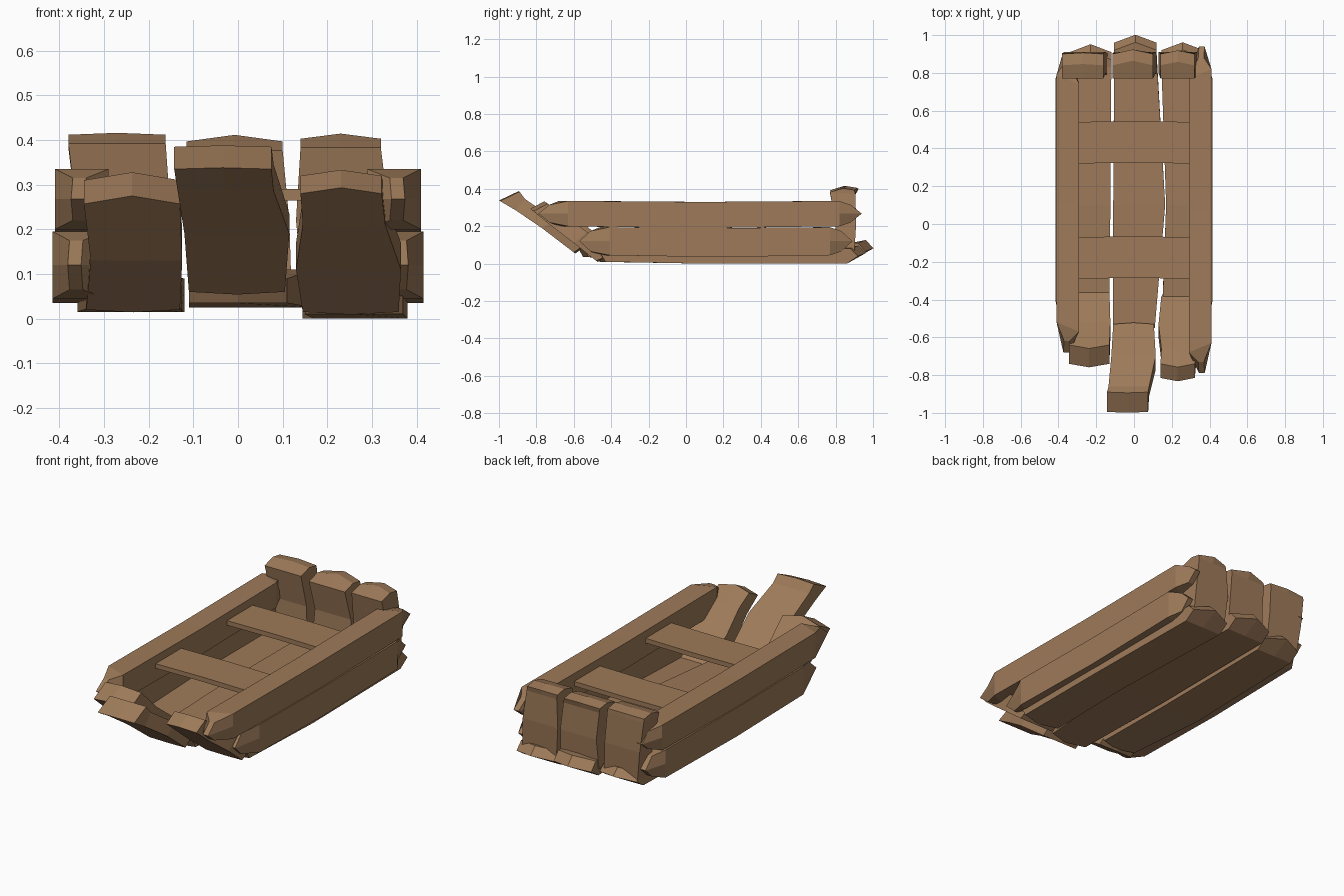
import bpy
import bmesh
from mathutils import Vector

start_cube = bpy.data.objects.get("Cube")
if start_cube:
    bpy.data.objects.remove(start_cube, do_unlink=True)

wood = bpy.data.materials.new("brown_wood")
wood.use_nodes = True
wood_colour = (0.34, 0.195, 0.1, 1)
wood.diffuse_color = wood_colour
wood.node_tree.nodes["Principled BSDF"].inputs["Base Color"].default_value = wood_colour


def plank(name, rows, start_tip=0.0, end_tip=0.0, on_edge=False):
    """Loft a board through rows of (width from, width to, lower y, lower z, upper y, upper z).
    The tips push out the middle of each end; on_edge swaps width and thickness axes."""
    sections = []
    for w0, w1, ya, za, yb, zb in rows:
        mid = (w0 + w1) / 2
        lower = [Vector((w, ya, za)) for w in (w0, mid, w1)]
        upper = [Vector((w, yb, zb)) for w in (w1, mid, w0)]
        sections.append(lower + upper)

    # Point the ends along the direction of the board
    for end, inner, tip in ((0, 1, start_tip), (-1, -2, end_tip)):
        outward = sections[end][1] + sections[end][4] - sections[inner][1] - sections[inner][4]
        outward.x = 0
        for corner in (1, 4):
            sections[end][corner] += outward.normalized() * tip

    bm = bmesh.new()
    rings = [[bm.verts.new(p.zyx if on_edge else p) for p in s] for s in sections]
    for a, b in zip(rings, rings[1:]):
        for i in range(6):
            j = (i + 1) % 6
            bm.faces.new((a[i], a[j], b[j], b[i]))
    for ring in (rings[0], rings[-1]):
        bm.faces.new((ring[0], ring[1], ring[4], ring[5]))
        bm.faces.new((ring[1], ring[2], ring[3], ring[4]))
    bmesh.ops.recalc_face_normals(bm, faces=bm.faces)
    mesh = bpy.data.meshes.new(name)
    bm.to_mesh(mesh)
    bm.free()
    mesh.materials.append(wood)
    board = bpy.data.objects.new(name, mesh)
    bpy.context.collection.objects.link(board)
    return board


def side_board(name, side, bottom, top, front, back, inner, outer):
    """Board standing on edge, with both ends tapering to a point."""
    mid = (inner + outer) / 2
    t_in, t_out, nose_in, nose_out = (side * t for t in (inner, outer, mid - 0.01, mid + 0.02))
    centre = (front + back) / 2
    plank(name, [
        (bottom + 0.02, top - 0.02, front + 0.06, nose_in, front + 0.06, nose_out),
        (bottom, top, front + 0.11, t_in, front + 0.16, t_out),
        (bottom - 0.01, top - 0.005, centre, t_in, centre, t_out),
        (bottom, top, back - 0.17, t_in, back - 0.12, t_out),
        (bottom + 0.02, top - 0.02, back - 0.06, nose_in, back - 0.06, nose_out),
    ], 0.06, 0.06, on_edge=True)


# Two boards along each side
for label, side, front, back in (("left", 1, -0.79, 0.94), ("right", -1, -0.68, 0.91)):
    side_board(label + "_upper_side_board", side, 0.2, 0.335, front, back, 0.29, 0.41)
    side_board(label + "_lower_side_board", side, 0.045, 0.195, -0.57, 0.89, 0.3, 0.415)


def floor_board(name, front, middle, rear, bottom, top, y_front, y_back):
    """Long bottom board whose back end is cut to a point."""
    plank(name, [
        (*front, y_front + 0.03, bottom + 0.01, y_front, top - 0.02),
        (*middle, 0.1, bottom, 0.1, top),
        (*rear, y_back - 0.1, bottom, y_back - 0.12, top),
        (*rear, y_back - 0.04, bottom + 0.04, y_back - 0.08, top),
    ], 0.03, 0.045)


# Floor
floor_board("right_floor_board", (-0.33, -0.13), (-0.36, -0.125), (-0.34, -0.12),
            0.015, 0.09, -0.42, 0.95)
floor_board("middle_floor_board", (-0.11, 0.11), (-0.11, 0.165), (-0.105, 0.12),
            0.025, 0.11, -0.55, 1.0)
floor_board("left_floor_board", (0.15, 0.37), (0.17, 0.38), (0.145, 0.37),
            0.0, 0.08, -0.46, 0.96)

# Sloping bow boards
plank("middle_bow_board", [
    (-0.11, 0.105, -0.6, 0.06, -0.53, 0.11),
    (-0.12, 0.115, -0.77, 0.19, -0.7, 0.235),
    (-0.135, 0.08, -0.91, 0.285, -0.86, 0.345),
    (-0.143, 0.075, -0.995, 0.335, -0.89, 0.385),
], 0.01, 0.005)
plank("right_bow_board", [
    (-0.34, -0.13, -0.43, 0.02, -0.36, 0.07),
    (-0.33, -0.125, -0.6, 0.13, -0.52, 0.19),
    (-0.345, -0.13, -0.74, 0.257, -0.64, 0.31),
], 0.01, 0.026)
plank("left_bow_board", [
    (0.145, 0.36, -0.48, 0.015, -0.38, 0.06),
    (0.13, 0.365, -0.6, 0.11, -0.53, 0.17),
    (0.145, 0.33, -0.73, 0.21, -0.66, 0.265),
    (0.14, 0.322, -0.815, 0.28, -0.74, 0.32),
], 0.01, 0.022)

# Upright stern boards
for name, foot, waist, head, height, tip in (
        ("right_stern_board", (-0.34, -0.14), (-0.36, -0.15), (-0.38, -0.162), 0.412, 0.008),
        ("middle_stern_board", (-0.11, 0.12), (-0.1, 0.115), (-0.115, 0.1), 0.397, 0.028),
        ("left_stern_board", (0.145, 0.35), (0.13, 0.34), (0.14, 0.32), 0.403, 0.022)):
    plank(name, [
        (*foot, 0.79, 0.06, 0.9, 0.06),
        (*waist, 0.8, 0.22, 0.91, 0.22),
        (*head, 0.77, height - 0.02, 0.905, height - 0.03),
        (*head, 0.84, height, 0.9, height - 0.01),
    ], 0, tip)

# Cross seats
for name, front, back in (("front_seat", -0.29, -0.07), ("rear_seat", 0.32, 0.54)):
    plank(name, [
        (-0.31, 0.31, front, 0.265, front, 0.29),
        (-0.31, 0.31, back, 0.265, back, 0.29),
    ], -0.005, 0.005)
